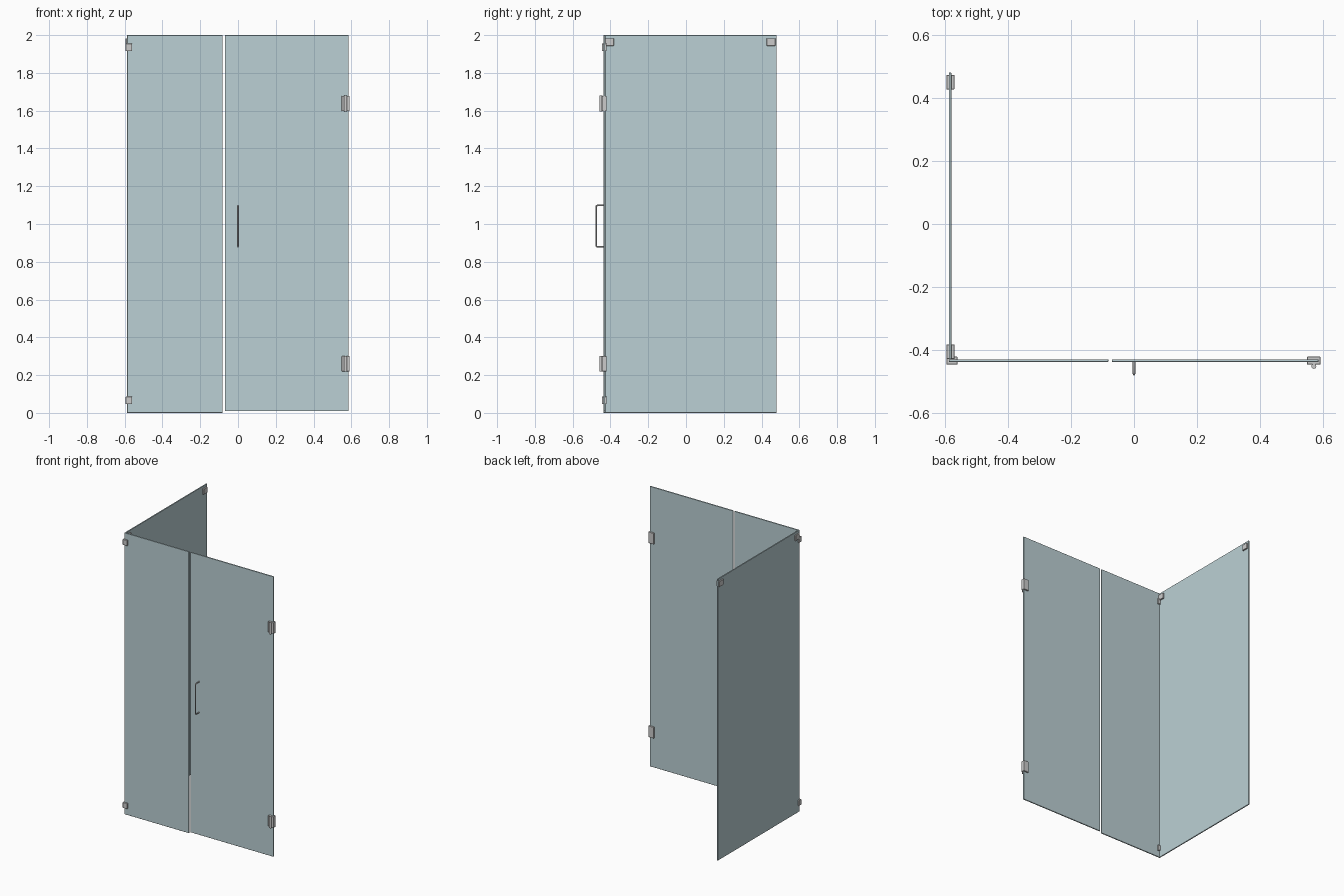
import bpy

if "Cube" in bpy.data.objects:
    bpy.data.objects.remove(bpy.data.objects["Cube"])

glass = bpy.data.materials.new("glass_tint")
glass.diffuse_color = (0.50, 0.63, 0.66, 1)
glass.use_nodes = True
glass.node_tree.nodes["Principled BSDF"].inputs["Base Color"].default_value = glass.diffuse_color


def box(name, x, y, z, bevel=0.0, mat=None):
    """Box from (min, max) pairs, with an optional chamfer."""
    bpy.ops.mesh.primitive_cube_add(size=1, location=[(a + b) / 2 for a, b in (x, y, z)])
    ob = bpy.context.object
    ob.name = name
    ob.scale = [b - a for a, b in (x, y, z)]
    bpy.ops.object.transform_apply(location=False, rotation=False, scale=True)
    if bevel:
        m = ob.modifiers.new("chamfer", 'BEVEL')
        m.width, m.segments = bevel, 1
    if mat:
        ob.data.materials.append(mat)
    return ob


def cylinder(name, loc, r, h):
    bpy.ops.mesh.primitive_cylinder_add(vertices=24, radius=r, depth=h, location=loc)
    bpy.context.object.name = name
    bpy.ops.object.shade_smooth_by_angle()


# Glass panels
FY = (-0.437, -0.429)
SX = (-0.587, -0.579)
box("fixed_front_panel", (-0.587, -0.081), FY, (0, 2), 0.001, glass)
box("door_panel", (-0.070, 0.585), FY, (0.010, 2), 0.001, glass)
box("side_panel", SX, (-0.4285, 0.480), (0, 2), 0.001, glass)

# Clamps joining the front panel to the corner
for tag, z in (("lower", 0.066), ("upper", 1.935)):
    box(f"{tag}_corner_clamp", (-0.595, -0.560), (-0.446, -0.420), (z - 0.020, z + 0.020), 0.0015)

# Clamps at the top of the side panel
for tag, y in (("front", -0.405), ("rear", 0.450)):
    box(f"{tag}_side_clamp", (-0.595, -0.569), (y - 0.023, y + 0.023), (1.943, 1.983), 0.0015)

# Door hinges: plates clamping the glass, plus a pivot barrel
for tag, z in (("lower", 0.260), ("upper", 1.638)):
    box(f"{tag}_hinge_plate", (0.549, 0.591), (-0.446, -0.420), (z - 0.040, z + 0.040), 0.0015)
    cylinder(f"{tag}_hinge_barrel", (0.570, -0.451, z), 0.008, 0.084)

# Pull handle swept along a rounded path
path = [(-0.437, 0.880), (-0.470, 0.880), (-0.4742, 0.8818), (-0.476, 0.886),
        (-0.476, 1.092), (-0.4742, 1.0962), (-0.470, 1.098), (-0.437, 1.098)]
curve = bpy.data.curves.new("door_handle", 'CURVE')
curve.dimensions = '3D'
curve.bevel_depth = 0.004
curve.bevel_resolution = 4
curve.use_fill_caps = True
sp = curve.splines.new('POLY')
sp.points.add(len(path) - 1)
for p, (y, z) in zip(sp.points, path):
    p.co = (0, y, z, 1)
sp.use_smooth = True
handle = bpy.data.objects.new("door_handle", curve)
bpy.context.collection.objects.link(handle)
